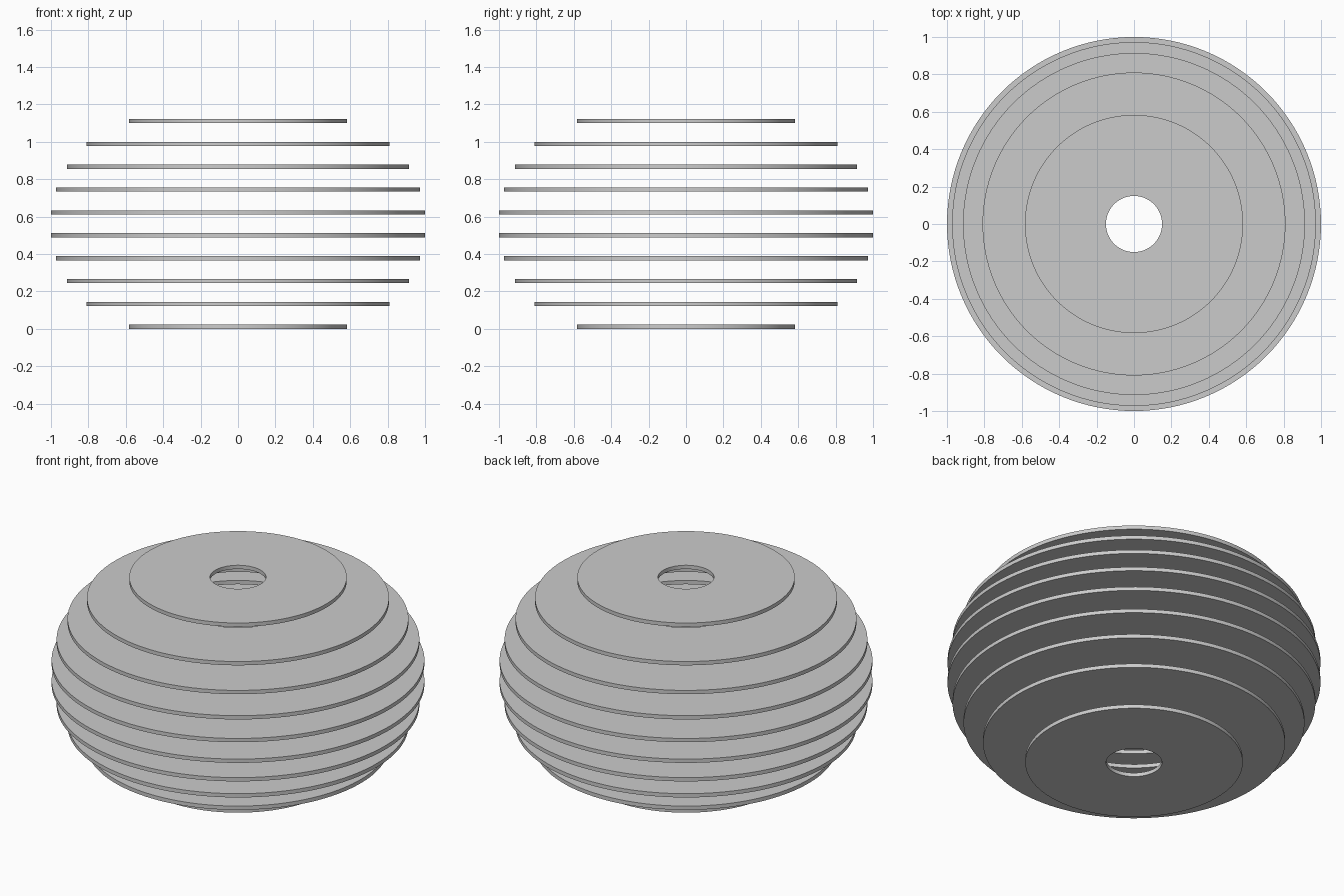
import bpy
import bmesh
import math

RINGS = 10
SEGMENTS = 128
THICKNESS = 0.0225
SPACING = 0.1222
CORE_RADIUS = 0.57      # spherical hollow inside the stack
RING_WIDTH = 0.433      # every ring has the same width

cube = bpy.data.objects.get("Cube")
if cube:
    bpy.data.objects.remove(cube, do_unlink=True)

grey = bpy.data.materials.new("light_grey")
grey.use_nodes = True
colour = (0.6, 0.6, 0.6, 1)
grey.diffuse_color = colour
grey.node_tree.nodes["Principled BSDF"].inputs["Base Color"].default_value = colour


def flat_ring(name, inner, outer, z):
    """Lathe a thin rectangular section around the z axis."""
    bm = bmesh.new()
    half = THICKNESS / 2
    section = [(inner, -half), (outer, -half), (outer, half), (inner, half)]
    verts = [bm.verts.new((r, 0, h)) for r, h in section]
    edges = [bm.edges.new((verts[i], verts[(i + 1) % 4])) for i in range(4)]
    bmesh.ops.spin(bm, geom=verts + edges, cent=(0, 0, 0), axis=(0, 0, 1),
                   angle=math.tau, steps=SEGMENTS, use_merge=True)
    bmesh.ops.remove_doubles(bm, verts=bm.verts, dist=0.0001)
    bmesh.ops.recalc_face_normals(bm, faces=bm.faces)
    mesh = bpy.data.meshes.new(name)
    bm.to_mesh(mesh)
    bm.free()
    mesh.materials.append(grey)
    ring = bpy.data.objects.new(name, mesh)
    ring.location.z = z
    bpy.context.collection.objects.link(ring)
    return ring


# Stack of rings whose inner edges follow a sphere
rings = []
for i in range(RINGS):
    offset = (i - (RINGS - 1) / 2) * SPACING
    inner = math.sqrt(CORE_RADIUS ** 2 - offset ** 2)
    rings.append(flat_ring(f"ring_{i + 1}", inner, inner + RING_WIDTH,
                           i * SPACING + THICKNESS / 2))

# Smooth walls with sharp rims
bpy.ops.object.select_all(action="DESELECT")
for ring in rings:
    ring.select_set(True)
bpy.context.view_layer.objects.active = rings[0]
bpy.ops.object.shade_smooth_by_angle(angle=math.radians(30))
